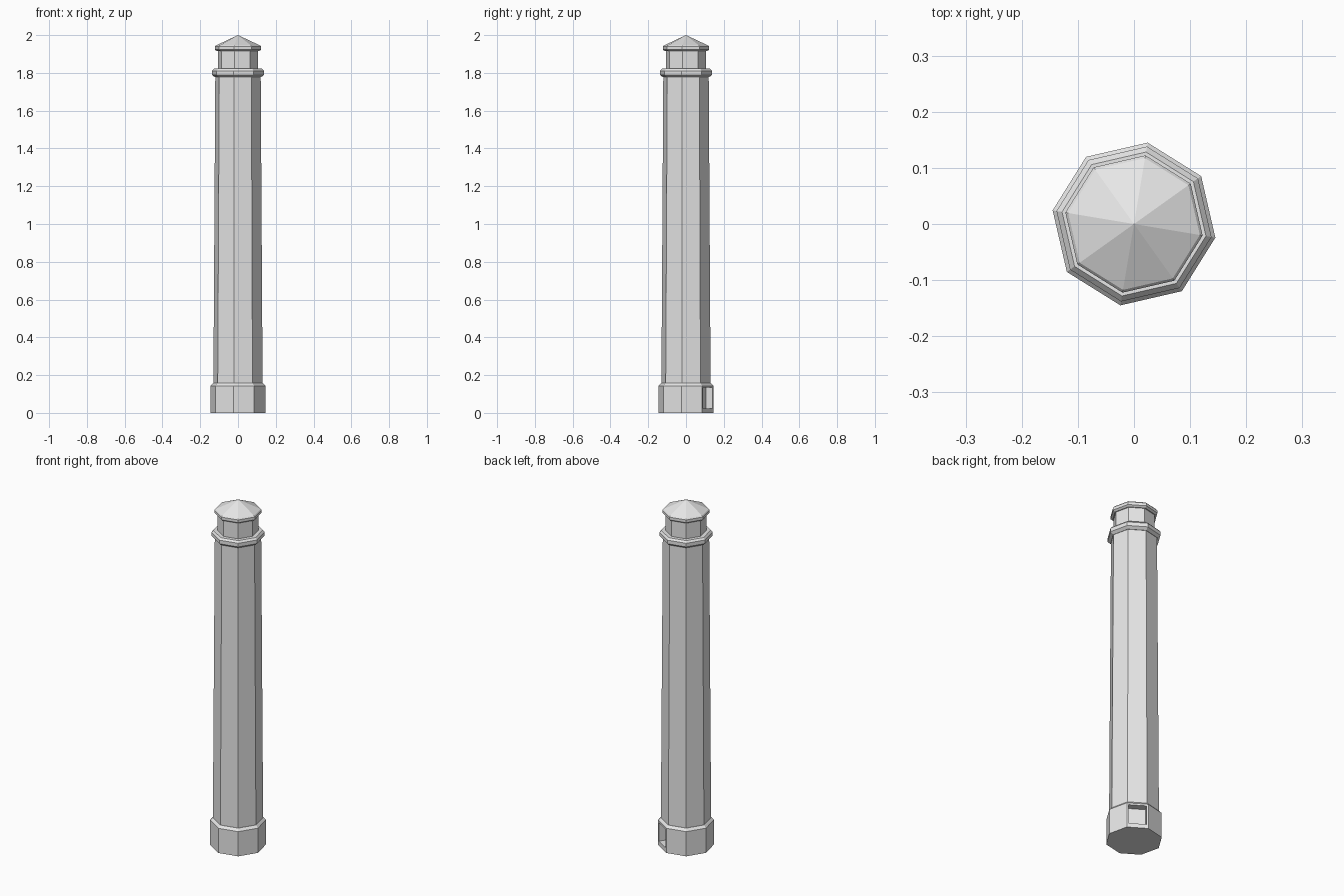
import bpy, bmesh, math
from mathutils import Vector

SIDES = 8
TURN = math.radians(-9.5)  # rotation of the octagon

if "Cube" in bpy.data.objects:
    bpy.data.objects.remove(bpy.data.objects["Cube"])

stone = bpy.data.materials.new("pale_stone")
stone.use_nodes = True
stone.diffuse_color = (0.8, 0.8, 0.8, 1)
stone.node_tree.nodes["Principled BSDF"].inputs["Base Color"].default_value = (0.8, 0.8, 0.8, 1)


def turned_part(name, profile, edit=None):
    """Stack octagonal rings from (radius, height) pairs; radius 0 makes a point."""
    bm = bmesh.new()
    rings = []
    for r, z in profile:
        count = SIDES if r else 1
        angles = [TURN + math.tau * i / SIDES for i in range(count)]
        rings.append([bm.verts.new((r * math.cos(a), r * math.sin(a), z)) for a in angles])
    for low, high in zip(rings, rings[1:]):
        for i in range(SIDES):
            j = (i + 1) % SIDES
            if len(high) == 1:
                bm.faces.new((low[i], low[j], high[0]))
            else:
                bm.faces.new((low[i], low[j], high[j], high[i]))
    for ring, flip in ((rings[0], True), (rings[-1], False)):
        if len(ring) > 1:
            bm.faces.new(ring[::-1] if flip else ring)
    bm.normal_update()
    if edit:
        edit(bm)
    mesh = bpy.data.meshes.new(name)
    bm.to_mesh(mesh)
    bm.free()
    mesh.materials.append(stone)
    obj = bpy.data.objects.new(name, mesh)
    bpy.context.collection.objects.link(obj)
    return obj


def cut_hatch(bm):
    """Sink a rectangular hatch into the rear face of the plinth."""
    angle = TURN + math.tau * 1.5 / SIDES
    out = Vector((math.cos(angle), math.sin(angle), 0))
    face = max(bm.faces, key=lambda f: f.normal.dot(out))
    bmesh.ops.inset_individual(bm, faces=[face], thickness=0.014)
    for v in face.verts:
        if v.co.z < 0.07:
            v.co.z += 0.014
    bmesh.ops.inset_individual(bm, faces=[face], thickness=0.0, depth=0.0)
    for v in face.verts:
        v.co -= out * 0.04


# Plinth with a sloped top edge and the rear hatch
turned_part("plinth", [(0.147, 0), (0.147, 0.143), (0.133, 0.157)], cut_hatch)

# Tapering shaft
turned_part("shaft", [(0.132, 0.157), (0.122, 1.777)])

# Chamfered collar
turned_part("collar", [(0.124, 1.777), (0.140, 1.79), (0.140, 1.811), (0.130, 1.822)])

# Narrow neck
turned_part("neck", [(0.108, 1.822), (0.108, 1.917)])

# Pointed cap with a chamfered rim
turned_part("cap", [(0.113, 1.915), (0.124, 1.923), (0.124, 1.939), (0.119, 1.945), (0, 2.0)])
